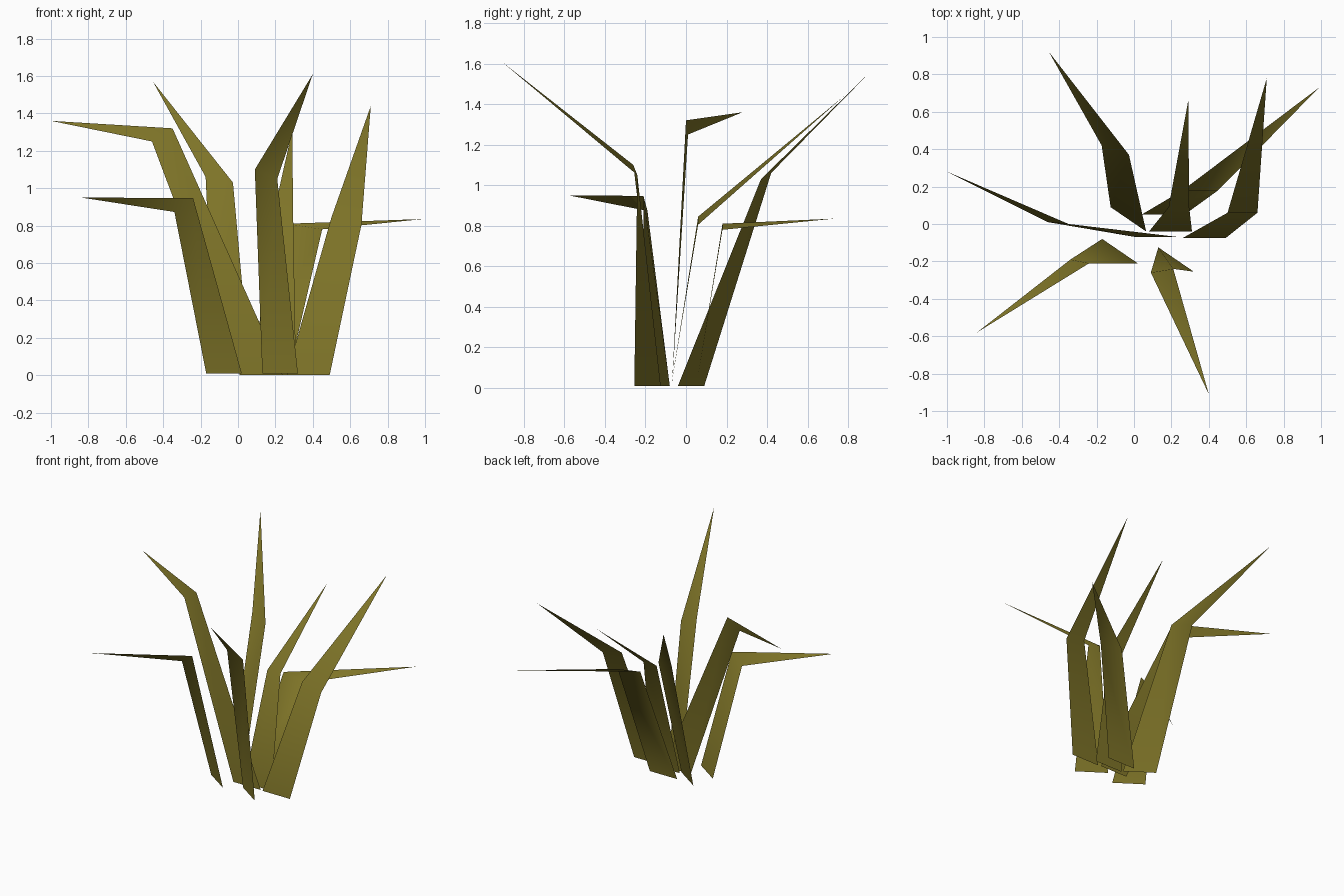
import bpy
import bmesh
from mathutils import Vector

default_cube = bpy.data.objects.get("Cube")
if default_cube:
    bpy.data.objects.remove(default_cube, do_unlink=True)

# Olive leaf colour shared by every blade
OLIVE = (0.21, 0.175, 0.021, 1.0)
leaf_material = bpy.data.materials.new("olive_leaf")
leaf_material.use_nodes = True
leaf_material.diffuse_color = OLIVE
shader = leaf_material.node_tree.nodes["Principled BSDF"]
shader.inputs["Base Color"].default_value = OLIVE
shader.inputs["Roughness"].default_value = 0.9


def make_blade(name, root, root_half, bend, bend_half, tip):
    """Flat blade: a tapering stalk that folds at the bend into a pointed tip.

    Root and bend are centre points; the halves reach to the blade's edges."""
    root, root_half = Vector(root), Vector(root_half)
    bend, bend_half = Vector(bend), Vector(bend_half)
    bm = bmesh.new()
    root_left, root_right = (bm.verts.new(root + s * root_half) for s in (-1, 1))
    bend_left, bend_right = (bm.verts.new(bend + s * bend_half) for s in (-1, 1))
    point = bm.verts.new(tip)
    bm.faces.new((root_left, root_right, bend_right, bend_left))
    bm.faces.new((bend_left, bend_right, point))
    for face in bm.faces:
        face.smooth = True
    mesh = bpy.data.meshes.new(name)
    bm.to_mesh(mesh)
    bm.free()
    mesh.materials.append(leaf_material)
    blade = bpy.data.objects.new(name, mesh)
    bpy.context.scene.collection.objects.link(blade)
    return blade


# Root widths: blades turned a little to the side, and blades facing the front
TURNED = (0.095, -0.065, 0)
STRAIGHT = (0.115, 0, 0)

# Front blades
make_blade("front_tall_blade", (0.225, -0.19, 0.01), TURNED,
           (0.15, -0.25, 1.075), (0.06, 0.01, -0.025), (0.4, -0.91, 1.61))
make_blade("front_right_blade", (-0.075, -0.145, 0.01), TURNED,
           (-0.29, -0.2, 0.91), (0.05, -0.01, 0.037), (-0.84, -0.58, 0.95))

# Side blade
make_blade("right_side_blade", (0.125, -0.07, 0), STRAIGHT,
           (-0.405, 0.005, 1.285), (0.055, -0.005, 0.035), (-1, 0.28, 1.36))

# Back blades
make_blade("back_right_blade", (-0.03, 0.025, 0.01), TURNED,
           (-0.1, 0.395, 1.045), (0.073, -0.025, -0.015), (-0.455, 0.92, 1.57))
make_blade("back_middle_blade", (0.195, -0.04, 0), STRAIGHT,
           (0.24, 0.09, 0.84), (0.055, 0, 0), (0.29, 0.66, 1.31))
make_blade("back_left_blade", (0.375, -0.075, 0), STRAIGHT,
           (0.58, 0.06, 0.825), (0.08, 0, -0.02), (0.71, 0.78, 1.44))
make_blade("left_low_blade", (0.155, 0.05, 0), STRAIGHT,
           (0.355, 0.18, 0.795), (0.095, 0, -0.015), (0.99, 0.73, 0.835))
